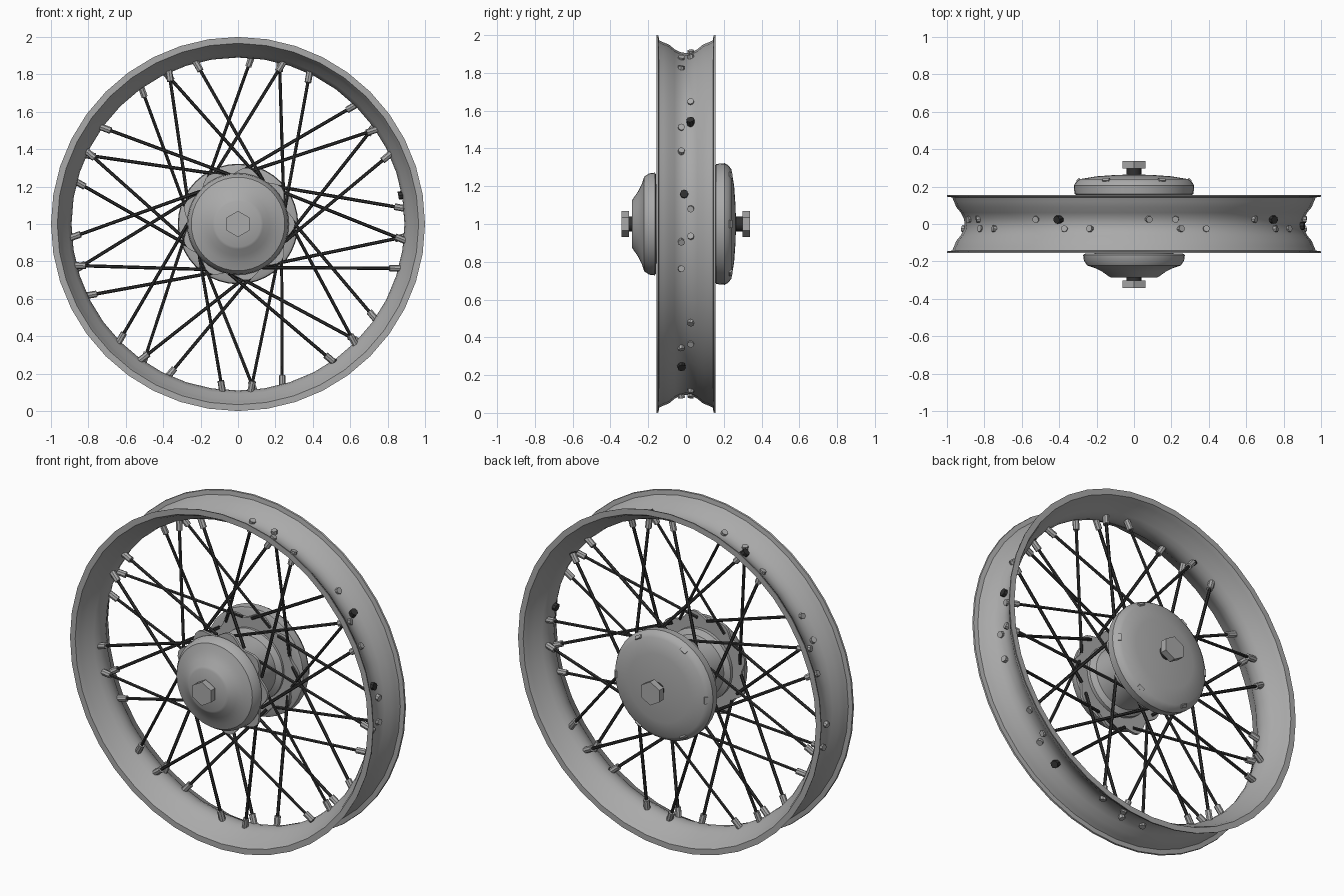
import bpy, bmesh
from math import sin, cos, pi, radians
from mathutils import Vector

if "Cube" in bpy.data.objects:
    bpy.data.objects.remove(bpy.data.objects["Cube"])


def material(name, value):
    m = bpy.data.materials.new(name)
    m.use_nodes = True
    color = (value, value, value, 1)
    m.diffuse_color = color
    m.node_tree.nodes["Principled BSDF"].inputs["Base Color"].default_value = color
    return m


steel = material("grey steel", 0.4)
dark = material("dark steel", 0.03)


def polar(r, angle, y):
    return Vector((r * cos(angle), y, 1 + r * sin(angle)))


def finish(name, bm, mat, smooth=35):
    bmesh.ops.recalc_face_normals(bm, faces=bm.faces)
    mesh = bpy.data.meshes.new(name)
    bm.to_mesh(mesh)
    bm.free()
    mesh.materials.append(mat)
    obj = bpy.data.objects.new(name, mesh)
    bpy.context.collection.objects.link(obj)
    if smooth:
        bpy.ops.object.select_all(action="DESELECT")
        obj.select_set(True)
        bpy.context.view_layer.objects.active = obj
        bpy.ops.object.shade_smooth_by_angle(angle=radians(smooth))
    return obj


def lathe(name, profile, mat, sides=40, closed=False, wave=0, lobes=9, start=0, smooth=35):
    """Turn (radius, y) points about the axle; open profiles get end caps."""
    bm = bmesh.new()
    rings = []
    for r, y in profile:
        ring = []
        for i in range(sides):
            a = start + 2 * pi * i / sides
            ring.append(bm.verts.new(polar(r + wave * cos(lobes * a), a, y)))
        rings.append(ring)
    pairs = list(zip(rings, rings[1:]))
    if closed:
        pairs.append((rings[-1], rings[0]))
    else:
        bm.faces.new(rings[0])
        bm.faces.new(rings[-1])
    for a, b in pairs:
        for i in range(sides):
            j = (i + 1) % sides
            bm.faces.new((a[i], a[j], b[j], b[i]))
    return finish(name, bm, mat, smooth)


def add_rod(bm, start, end, radius, sides=8):
    d = end - start
    made = bmesh.ops.create_cone(bm, cap_ends=True, segments=sides, radius1=radius,
                                 radius2=radius, depth=d.length)
    turn = d.to_track_quat("Z", "Y").to_matrix()
    for v in made["verts"]:
        v.co = turn @ v.co + (start + end) / 2


# Rim: thin shell with a dropped centre and raised lips
half = [(0.905, 0), (0.91, 0.03), (0.925, 0.06), (0.95, 0.09), (0.962, 0.12),
        (0.972, 0.142), (0.998, 0.146)]
outer = [(r, -y) for r, y in reversed(half)] + half[1:]
inner = [(1.0, 0.155), (0.966, 0.155), (0.952, 0.13), (0.938, 0.095),
         (0.91, 0.06), (0.895, 0.03), (0.89, 0)]
inner += [(r, -y) for r, y in reversed(inner[:-1])]
lathe("rim", outer + inner, steel, closed=True)

# Hub core, scalloped spoke flanges and the two drums
lathe("hub_core", [(0.21, -0.16), (0.21, -0.12), (0.18, -0.1), (0.17, 0),
                   (0.18, 0.1), (0.21, 0.12), (0.21, 0.17)], steel)
for side, y in (("front", -0.148), ("back", 0.142)):
    lathe(side + "_spoke_flange", [(0.285, y - 0.008), (0.285, y + 0.008)],
          steel, sides=72, wave=0.02)
lathe("front_drum", [(0.26, -0.158), (0.272, -0.165), (0.268, -0.195), (0.25, -0.222),
                     (0.21, -0.235), (0.17, -0.255), (0.135, -0.28), (0.122, -0.287)], steel)
lathe("back_drum", [(0.3, 0.152), (0.318, 0.16), (0.322, 0.205), (0.31, 0.225),
                    (0.29, 0.24), (0.2, 0.255), (0.1, 0.262), (0.04, 0.264)], steel)

# Small lugs around the back drum edge
bm = bmesh.new()
for i in range(6):
    a = i * pi / 3
    tangent = Vector((-sin(a), 0, cos(a))) * 0.02
    p = polar(0.295, a, 0.233)
    add_rod(bm, p - tangent, p + tangent, 0.014, 4)
finish("back_drum_lugs", bm, steel, 0)

# Axle and hexagonal end nuts
lathe("axle", [(0.04, -0.31), (0.04, 0.31)], dark, sides=20)
for side, y in (("front", -0.322), ("back", 0.318)):
    lathe(side + "_axle_nut", [(0.07, y - 0.02), (0.07, y + 0.02)], steel,
          sides=6, start=pi / 6, smooth=0)

# Spokes: nine groups of four, each flange laced in both directions
lacing = [(10, 44, 1), (1, -50, 1), (-1, 50, -1), (-10, -44, -1)]
dark_tips = {(115, 1), (35, 1), (315, -10)}
spokes, nipples, tips = bmesh.new(), bmesh.new(), bmesh.new()
for k in range(9):
    group = (75 + 40 * k) % 360
    for offset, sweep, flange in lacing:
        a = radians(group + offset)
        rim_point = polar(0.915, a, 0.025 * flange)
        hub_point = polar(0.272, a + radians(sweep), 0.135 * flange)
        d = (hub_point - rim_point).normalized()
        add_rod(spokes, hub_point - d * -0.01, rim_point, 0.009, 6)
        add_rod(nipples, rim_point + d * 0.075, rim_point - d * 0.008, 0.018)
        if (group, offset) in dark_tips:
            add_rod(tips, rim_point + d * 0.02, rim_point - d * 0.02, 0.022)
finish("spokes", spokes, dark)
finish("spoke_nipples", nipples, steel)

# Valve stem beside the other dark ends that come through the rim
add_rod(tips, polar(0.87, radians(10), -0.01), polar(0.925, radians(10), -0.01), 0.022)
finish("valve_and_dark_tips", tips, dark)
